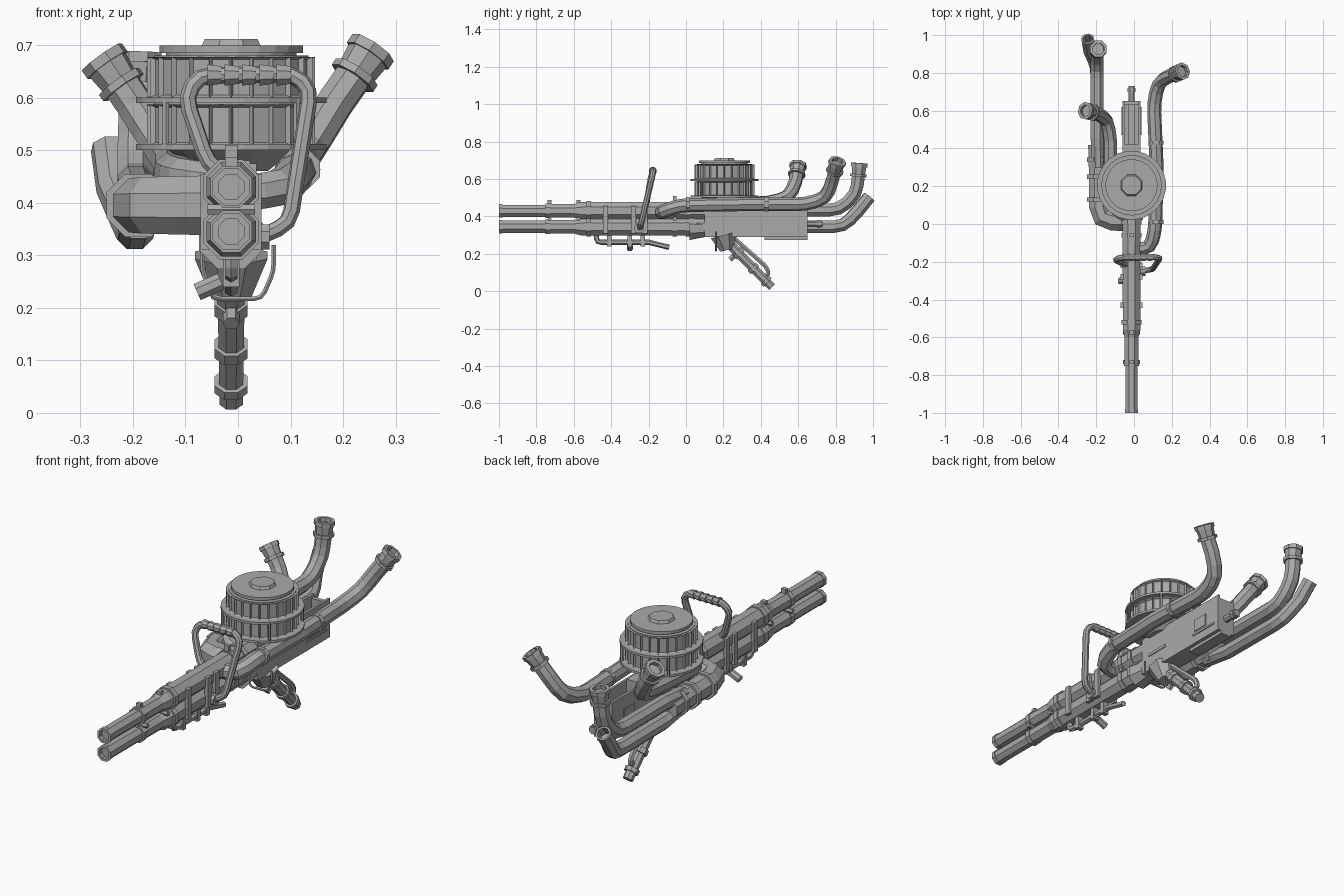
import bpy, bmesh, math
from mathutils import Vector, Matrix

old = bpy.data.objects.get("Cube")
if old:
    bpy.data.objects.remove(old, do_unlink=True)

steel = bpy.data.materials.new("grey_steel")
steel.use_nodes = True
steel.diffuse_color = (.4, .4, .4, 1)
steel.node_tree.nodes["Principled BSDF"].inputs["Base Color"].default_value = steel.diffuse_color

X, Y, Z = Vector((1, 0, 0)), Vector((0, 1, 0)), Vector((0, 0, 1))
CENTRE = -.013
BARRELS = {"upper": .43, "lower": .345}
DRUM = Vector((CENTRE, .205, 0))


def finish(name, bm):
    bmesh.ops.recalc_face_normals(bm, faces=bm.faces)
    mesh = bpy.data.meshes.new(name)
    bm.to_mesh(mesh)
    bm.free()
    mesh.materials.append(steel)
    bpy.context.collection.objects.link(bpy.data.objects.new(name, mesh))


def rounded(points, bend):
    """Replace each sharp corner of a path by a short curve."""
    path = [points[0]]
    for before, corner, after in zip(points, points[1:], points[2:]):
        back, ahead = before - corner, after - corner
        if back.angle(-ahead) < .25:
            path.append(corner)
            continue
        enter = corner + back.normalized() * min(bend, back.length * .45)
        leave = corner + ahead.normalized() * min(bend, ahead.length * .45)
        path += [enter, (enter + corner * 2 + leave) / 4, leave]
    return path + [points[-1]]


def tube(name, points, radius, tip=None, sides=8, bend=.05, bore=0):
    """Sweep a faceted pipe from radius to tip; bore hollows out its far end."""
    path = rounded([Vector(p) for p in points], bend)
    steps = len(path) - 1
    tip = tip or radius
    first = (path[1] - path[0]).normalized()
    up = X if abs(first.z) > .9 else Z
    last, rings = first, []
    for i, point in enumerate(path):
        ahead = (path[min(i + 1, steps)] - path[max(i - 1, 0)]).normalized()
        up = last.rotation_difference(ahead) @ up
        up = (up - ahead * up.dot(ahead)).normalized()
        last = ahead
        rings.append((point, radius + (tip - radius) * i / steps))
        rings[-1] += (up, ahead.cross(up))
    if bore:
        rings.append((path[-1], bore) + rings[-1][2:])
        rings.append((path[-1] - last * bore * 2, bore) + rings[-1][2:])
    bm = bmesh.new()
    loops = []
    for point, size, u, v in rings:
        turns = [math.tau * (i + .5) / sides for i in range(sides)]
        loops.append([bm.verts.new(point + (u * math.cos(a) + v * math.sin(a)) * size) for a in turns])
    for near, far in zip(loops, loops[1:]):
        for i in range(sides):
            bm.faces.new((near[i], near[i - 1], far[i - 1], far[i]))
    bm.faces.new(loops[0])
    bm.faces.new(loops[-1])
    finish(name, bm)


def band(name, centre, axis, radius, length, **options):
    """Short straight collar centred on a point."""
    reach = Vector(axis).normalized() * length / 2
    tube(name, [Vector(centre) - reach, Vector(centre) + reach], radius, **options)


def box(name, front, back, bottom, top, half_width, x=CENTRE):
    bm = bmesh.new()
    bmesh.ops.create_cube(bm, size=1)
    bmesh.ops.scale(bm, vec=(half_width * 2, back - front, top - bottom), verts=bm.verts)
    bmesh.ops.translate(bm, vec=(x, (front + back) / 2, (bottom + top) / 2), verts=bm.verts)
    finish(name, bm)


def exhaust(name, points, lip, radius=.037):
    """Bent pipe finished with a clamp ring and a flared open mouth."""
    lip, neck = Vector(lip), Vector(points[-1])
    axis = lip - neck
    tube(name + "_pipe", points, radius)
    tube(name + "_mouth", [neck, lip], radius, tip=radius * 1.2, bore=radius * .85)
    band(name + "_clamp", neck, axis, radius * 1.28, .015)
    band(name + "_lip_ring", lip - axis * .15, axis, radius * 1.28, axis.length * .3, bore=radius * .9)


# Twin barrels: bored muzzle, stepped sleeves, heavy jacket and collars
for label, z in BARRELS.items():
    def at(y):
        return Vector((CENTRE, y, z))

    tube(label + "_barrel", [at(-.5), at(-1)], .035, bore=.026)
    tube(label + "_muzzle_rim", [at(-.98), at(-1)], .038, bore=.028)
    tube(label + "_sleeve", [at(-.74), at(-.55)], .039)
    tube(label + "_shoulder", [at(-.6), at(-.56)], .039, tip=.051)
    tube(label + "_jacket", [at(-.56), at(.15)], .05, tip=.052)
    band(label + "_sleeve_collar", at(-.74), Y, .043, .025)
    for y in (-.52, -.06, .01):
        band(label + "_jacket_collar", at(y), Y, .057, .025)
box("barrel_web", -.56, .15, BARRELS["lower"], BARRELS["upper"], .022)

# Jacket straps, sight blocks and clamp bolts
for y in (-.43, -.28, -.22):
    for side in (-1, 1):
        box("jacket_strap", y - .014, y + .014, .31, .455, .008, x=CENTRE + side * .05)
for y, top in ((-.73, .487), (-.575, .487), (-.06, .51)):
    box("sight_block", y - .01, y + .01, .46, top, .012)
    band("clamp_bolt", (CENTRE, y, .387), X, .011, .09, sides=6)

# Rod slung beneath the lower jacket
tube("under_rod", [(CENTRE, -.48, .3), (CENTRE, -.475, .262), (CENTRE, -.2, .262), (CENTRE, -.09, .235)],
     .014, sides=6, bend=.02)
for y in (-.41, -.3, -.23):
    box("rod_hanger", y - .012, y + .012, .24, .31, .016)
band("side_peg", (-.055, -.3, .24), (-.9, 0, -.4), .018, .05)

# Receiver: open-topped box with a block, bolt, skid and rear plug
for side in (-1, 1):
    wall = CENTRE + side * .042
    box("receiver_side", .1, .65, .29, .475, .006, x=wall)
    face = wall + side * .006
    box("receiver_slot", .15, .27, .362, .376, .004, x=face)
    box("receiver_rail", .47, .62, .33, .34, .004, x=face)
    box("receiver_hatch", .48, .56, .35, .41, .004, x=face)
box("receiver_floor", .1, .65, .29, .32, .042)
box("receiver_rear", .63, .65, .3, .46, .042)
box("receiver_block", .1, .42, .3, .48, .036)
box("receiver_skid", .42, .65, .275, .292, .03)
box("receiver_bolt", .4, .63, .32, .42, .018)
band("rear_plug", (CENTRE, .69, .36), Y, .018, .08)
band("rear_plug_rim", (CENTRE, .71, .36), Y, .024, .02)
tube("lower_cone", [(CENTRE, .02, .335), (CENTRE, .12, .335)], .066, tip=.045)

# Trigger housing with a wide wire guard
tube("trigger_housing", [(CENTRE, .2, .3), (CENTRE, .22, .22)], .075, tip=.04)
guard = [(.068, .32), (.068, .27), (.045, .217)]
tube("wire_guard", [(-x, .16, z) for x, z in guard] + [(x, .16, z) for x, z in reversed(guard)],
     .005, sides=6, bend=.015)

# Slanted grip with rings, lever and trigger
grip_top, grip_end = Vector((CENTRE, .2, .285)), Vector((CENTRE, .46, .022))
tube("grip", [grip_top, grip_end], .029, tip=.024)
for share, length in ((.31, .03), (.62, .025), (.88, .02)):
    band("grip_ring", grip_top.lerp(grip_end, share), grip_end - grip_top, .034, length)
tube("grip_lever", [(CENTRE, .25, .29), (CENTRE, .43, .13), (CENTRE, .445, .09), (CENTRE, .41, .08)],
     .013, sides=6, bend=.02)
tube("trigger", [(CENTRE, .28, .21), (CENTRE, .235, .17)], .016, sides=6)

# Drum: core, two panelled tiers, lid, knob, guard rings and ring posts
tube("drum_neck", [DRUM + Z * .46, DRUM + Z * .5], .07, tip=.12, sides=24)
tube("drum_core", [DRUM + Z * .5, DRUM + Z * .68], .148, sides=24)
for middle in (.548, .639):
    bm = bmesh.new()
    bmesh.ops.create_cone(bm, cap_ends=True, segments=24, radius1=.16, radius2=.16, depth=.077,
                          matrix=Matrix.Translation(DRUM + Z * middle))
    walls = [f for f in bm.faces if abs(f.normal.z) < .5]
    bmesh.ops.inset_individual(bm, faces=walls, thickness=.007, depth=-.009)
    finish("drum_tier", bm)
band("drum_lid_step", DRUM + Z * .68, Z, .125, .02, sides=24)
band("drum_lid", DRUM + Z * .692, Z, .138, .014, sides=24)
band("drum_knob", DRUM + Z * .704, Z, .062, .016, tip=.054)
for height in (.506, .595):
    band("drum_ring", DRUM + Z * height, Z, .183, .011, sides=24)
for quarter in range(4):
    angle = math.tau * (quarter + .5) / 4
    rim = DRUM + (X * math.cos(angle) + Y * math.sin(angle)) * .176
    band("ring_post", rim + Z * .55, Z, .007, .1, sides=6)

# Carrying handle with a ribbed grip
tube("carry_handle", [(-.02, -.215, .45), (-.058, -.21, .475), (-.1, -.19, .6), (-.075, -.178, .642),
                      (.105, -.175, .645), (.138, -.18, .615), (.098, -.24, .36), (.03, -.25, .33)],
     .016, bend=.025)
for rib in range(5):
    band("handle_rib", (rib * .033 - .045, -.177, .643), X, .022, .027, tip=.018)
band("handle_foot", (.045, -.25, .335), X, .026, .03)

# Left exhaust: leaves the jacket, runs back, sweeps up and out
exhaust("left_exhaust", [(0, -.13, .42), (.085, -.13, .425), (.112, -.03, .46), (.12, .3, .465),
                         (.105, .64, .465), (.13, .75, .5), (.185, .782, .59), (.222, .795, .643)],
        lip=(.257, .81, .695))
for y in (.01, .43):
    band("left_exhaust_band", (.117, y, .464), Y, .042, .02)

# Right manifold: fat elbow tapering toward the paired rear pipes
tube("right_manifold", [(-.03, .02, .395), (-.185, .02, .395), (-.19, .34, .395), (-.195, .42, .395)],
     .062, tip=.052, bend=.07)
for y in (.13, .25, .34):
    band("manifold_band", (-.19, y, .395), Y, .065, .022)

# Right rear pipes: upright flared one, and a bent one with an open end
exhaust("right_upper_exhaust", [(-.19, .3, .42), (-.195, .45, .435), (-.195, .82, .435),
                                (-.195, .91, .52), (-.19, .922, .62)], lip=(-.189, .927, .685))
tube("right_lower_exhaust", [(-.19, .3, .365), (-.195, .45, .345), (-.198, .84, .345),
                             (-.235, .92, .43), (-.245, .98, .505)], .036, bore=.027)

# Right short exhaust: passes beside the drum, sweeps up and out
exhaust("right_short_exhaust", [(-.03, .04, .44), (-.11, .08, .45), (-.125, .2, .46), (-.125, .44, .475),
                                (-.14, .55, .5), (-.195, .585, .585), (-.222, .592, .625)],
        lip=(-.259, .6, .677))
